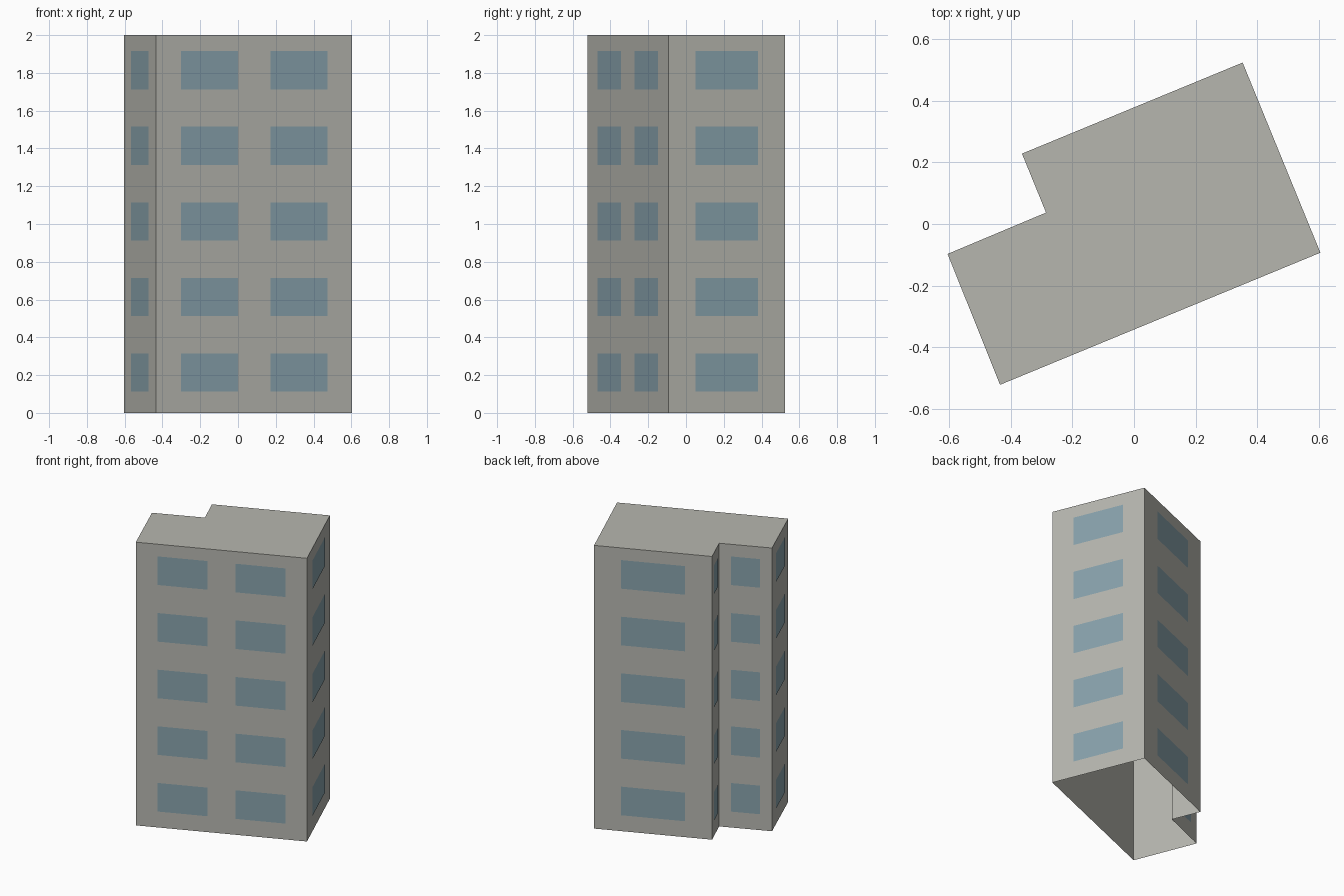
import bpy
import bmesh
from mathutils import Vector

cube = bpy.data.objects.get("Cube")
if cube:
    bpy.data.objects.remove(cube, do_unlink=True)


def make_material(name, color):
    mat = bpy.data.materials.new(name)
    mat.use_nodes = True
    mat.diffuse_color = color
    bsdf = mat.node_tree.nodes["Principled BSDF"]
    bsdf.inputs["Base Color"].default_value = color
    bsdf.inputs["Roughness"].default_value = 0.9
    return mat


def make_object(name, bm, mat):
    mesh = bpy.data.meshes.new(name)
    bm.to_mesh(mesh)
    bm.free()
    mesh.materials.append(mat)
    obj = bpy.data.objects.new(name, mesh)
    bpy.context.scene.collection.objects.link(obj)
    return obj


concrete = make_material("warm grey concrete", (0.47, 0.47, 0.43, 1))
glass = make_material("blue grey glass", (0.245, 0.36, 0.41, 1))

HEIGHT = 2.0
FLOORS = 5
STOREY = HEIGHT / FLOORS
SILL = 0.113
WINDOW_HEIGHT = 0.202
PROUD = 0.002

# Footprint corners, counter-clockwise from the front
front_left = Vector((-0.434, -0.521, 0))
front_right = Vector((0.604, -0.093, 0))
back_right = Vector((0.352, 0.523, 0))
back_notch = Vector((-0.363, 0.228, 0))
inner_notch = Vector((-0.285, 0.037, 0))
side_notch = Vector((-0.604, -0.097, 0))
footprint = [front_left, front_right, back_right,
             back_notch, inner_notch, side_notch]

# Shell: walls and flat roof, open underneath
bm = bmesh.new()
up = Vector((0, 0, HEIGHT))
low = [bm.verts.new(p) for p in footprint]
high = [bm.verts.new(p + up) for p in footprint]
for i in range(len(low)):
    j = (i + 1) % len(low)
    bm.faces.new((low[i], low[j], high[j], high[i]))
bm.faces.new(high)
make_object("building_shell", bm, concrete)

# Window spans as fractions of the wall length
SINGLE = [(0.23, 0.77)]
PAIR = [(0.126, 0.418), (0.582, 0.874)]
walls = ["front", "right", "back", "notch_side", "notch_back", "left"]

# Window panes: thin flat plates on each wall, one row per storey
for i, wall in enumerate(walls):
    start, end = footprint[i], footprint[(i + 1) % len(footprint)]
    along = end - start
    outward = along.cross(Vector((0, 0, 1))).normalized() * PROUD
    bm = bmesh.new()
    for floor in range(FLOORS):
        bottom = Vector((0, 0, floor * STOREY + SILL))
        top = bottom + Vector((0, 0, WINDOW_HEIGHT))
        for a, b in (PAIR if wall == "front" else SINGLE):
            left = start + along * a + outward
            right = start + along * b + outward
            corners = (left + bottom, right + bottom, right + top, left + top)
            bm.faces.new([bm.verts.new(c) for c in corners])
    make_object(wall + "_windows", bm, glass)
